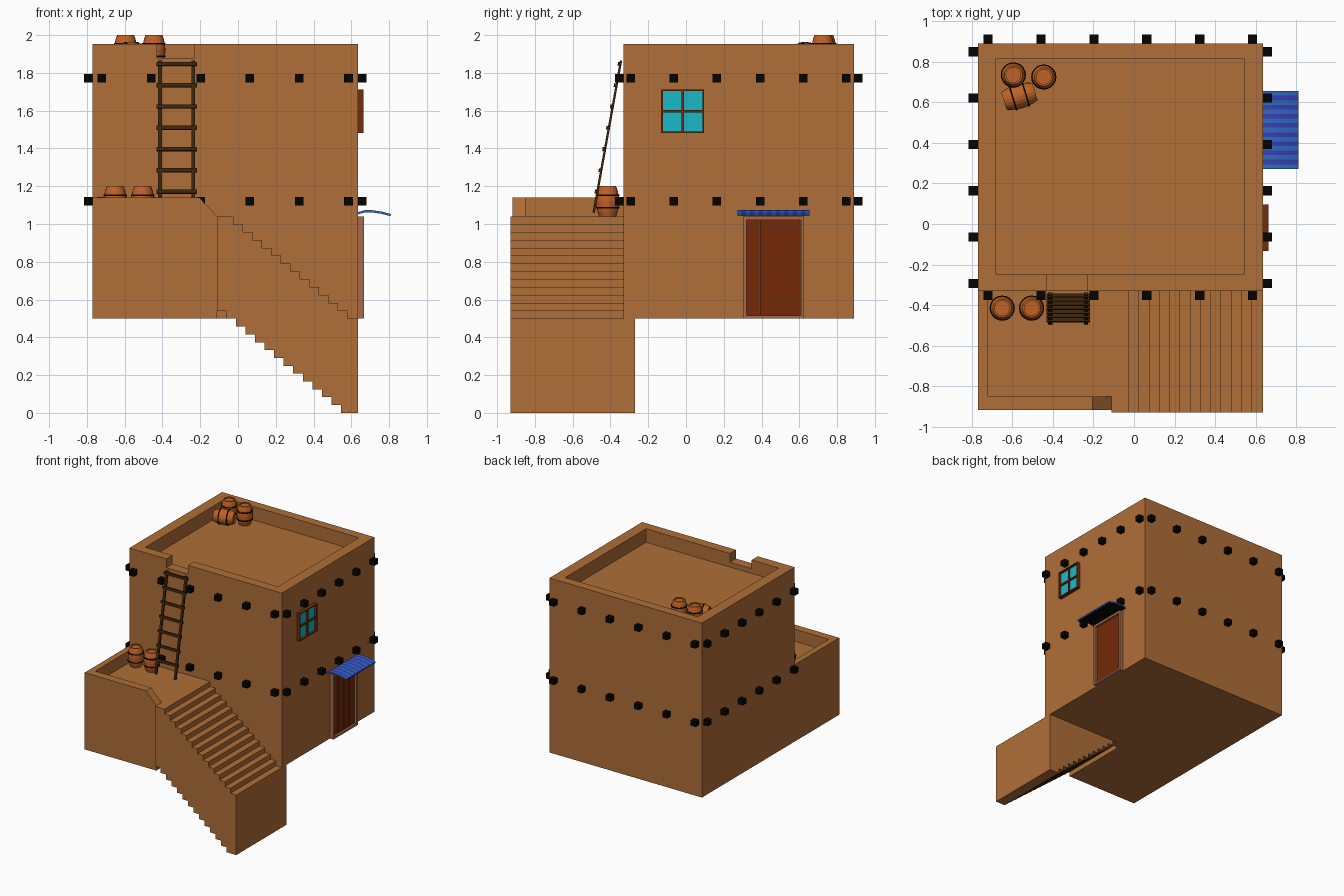
import bpy, bmesh, math
from mathutils import Vector, Matrix

if "Cube" in bpy.data.objects:
    bpy.data.objects.remove(bpy.data.objects["Cube"])


def material(name, r, g, b):
    m = bpy.data.materials.new(name)
    m.diffuse_color = [(c / 255) ** 2.2 for c in (r, g, b)] + [1]
    m.use_nodes = True
    m.node_tree.nodes["Principled BSDF"].inputs["Base Color"].default_value = m.diffuse_color
    return m


CLAY = material("clay", 174, 110, 58)
BLACK = material("black", 14, 12, 10)
WOOD = material("ladder wood", 62, 42, 18)
DOOR = material("door wood", 115, 45, 16)
TRIM = material("door trim", 166, 105, 76)
FRAME = material("window wood", 112, 48, 20)
GLASS = material("glass", 33, 184, 200)
BLUE = material("blue", 52, 104, 190)
INDIGO = material("indigo", 55, 66, 178)
BARREL = material("barrel wood", 190, 98, 42)


def finish(name, bm, *mats):
    bmesh.ops.recalc_face_normals(bm, faces=bm.faces)
    me = bpy.data.meshes.new(name)
    bm.to_mesh(me)
    bm.free()
    for m in mats:
        me.materials.append(m)
    ob = bpy.data.objects.new(name, me)
    bpy.context.collection.objects.link(ob)
    return ob


def boxes(name, mat, items):
    """One object from boxes given as (x0, x1, y0, y1, z0, z1)."""
    bm = bmesh.new()
    for x0, x1, y0, y1, z0, z1 in items:
        mid = Vector((x0 + x1, y0 + y1, z0 + z1)) / 2
        size = Vector((x1 - x0, y1 - y0, z1 - z0))
        bmesh.ops.create_cube(bm, size=1, matrix=Matrix.Translation(mid) @ Matrix.Diagonal(size).to_4x4())
    return finish(name, bm, mat)


def prism(name, mat, pts, y0, y1):
    """Extrude an (x, z) profile along y."""
    bm = bmesh.new()
    face = bm.faces.new([bm.verts.new((x, y0, z)) for x, z in pts])
    ext = bmesh.ops.extrude_face_region(bm, geom=[face])["geom"]
    bmesh.ops.translate(bm, vec=(0, y1 - y0, 0), verts=[v for v in ext if isinstance(v, bmesh.types.BMVert)])
    return finish(name, bm, mat)


# House block with sunken roof and ladder notch in the parapet
X0, X1, Y0, Y1, Z0, Z1 = -0.77, 0.635, -0.33, 0.89, 0.5, 1.953
house = boxes("house", CLAY, [(X0, X1, Y0, Y1, Z0, Z1)])
for name, dims in (("roof_cutter", (-0.68, 0.543, -0.25, 0.815, 1.84, 2.1)),
                   ("notch_cutter", (-0.43, -0.23, -0.4, -0.2, 1.88, 2.1))):
    cutter = boxes(name, None, [dims])
    cutter.hide_render = True
    cutter.hide_set(True)
    cutter.display_type = 'WIRE'
    mod = house.modifiers.new(name, 'BOOLEAN')
    mod.operation = 'DIFFERENCE'
    mod.solver = 'EXACT'
    mod.object = cutter

# Terrace with low wall that slopes down at the stair head
boxes("terrace", CLAY, [(X0, -0.11, -0.918, Y0, Z0, 1.04)])
boxes("terrace_side_wall", CLAY, [(X0, -0.72, -0.88, Y0, 1.03, 1.14)])
prism("terrace_front_wall", CLAY,
      [(X0, 1.03), (-0.11, 1.03), (-0.11, 1.04), (-0.205, 1.14), (X0, 1.14)], -0.918, -0.85)

# Staircase, stepped above and below
RUN, RISE, N = 0.0505, 0.54 / 13, 13
profile = [(-0.112, 1.04)]
for i in range(N):
    x, z = -0.025 + i * RUN, 1.04 - i * RISE
    profile += [(x, z), (x, z - RISE)]
profile += [(X1, 0.5), (X1, 0)]
for i in range(N):
    x, z = 0.545 - i * RUN, i * RISE
    profile += [(x, z), (x, z + RISE)]
profile.append((-0.112, 0.54))
prism("staircase", CLAY, profile, -0.93, Y0)
prism("staircase_inner_end", CLAY,
      [(x, min(z, 0.502)) for x, z in ((-0.06, 0.502), (X1, 0.502))]
      + [p for p in profile[2 * N + 2:-1] if p[1] < 0.502], Y0, -0.27)

# Beam ends around all four walls, two rows
H, OUT = 0.0225, 0.045
beams = []
for z in (1.12, 1.772):
    for i in range(6):
        x, y = -0.72 + i * 0.261, -0.293 + i * 0.2285
        for a, b in ((Y0 - OUT, Y0 + 0.01), (Y1 - 0.01, Y1 + OUT)):
            beams.append((x - H, x + H, a, b, z - H, z + H))
        for a, b in ((X0 - OUT, X0 + 0.01), (X1 - 0.01, X1 + OUT)):
            beams.append((a, b, y - H, y + H, z - H, z + H))
boxes("beam_ends", BLACK, beams)

# Window
wy0, wy1, wz0, wz1, t = -0.132, 0.096, 1.482, 1.712, 0.009
wy, wz = (wy0 + wy1) / 2, (wz0 + wz1) / 2
boxes("window_glass", GLASS, [(0.63, 0.645, wy0 + t, wy1 - t, wz0 + t, wz1 - t)])
boxes("window_frame", FRAME, [
    (0.63, 0.664, wy0, wy0 + t, wz0, wz1), (0.63, 0.664, wy1 - t, wy1, wz0, wz1),
    (0.63, 0.664, wy0, wy1, wz0, wz0 + t), (0.63, 0.664, wy0, wy1, wz1 - t, wz1),
    (0.63, 0.658, wy - 0.007, wy + 0.007, wz0, wz1), (0.63, 0.658, wy0, wy1, wz - 0.007, wz + 0.007)])

# Door
boxes("door_frame", TRIM, [
    (0.63, 0.668, 0.303, 0.32, 0.5, 1.04), (0.63, 0.668, 0.608, 0.625, 0.5, 1.04),
    (0.63, 0.668, 0.303, 0.625, 1.02, 1.04), (0.63, 0.668, 0.303, 0.625, 0.5, 0.516)])
boxes("door_planks", DOOR, [
    (0.63, 0.65, 0.32 + i * 0.072, 0.32 + (i + 1) * 0.072 - 0.002, 0.516, 1.02) for i in range(4)])

# Striped awning, gently curved
bm = bmesh.new()
curve = [(0.63, 1.062), (0.67, 1.073), (0.71, 1.073), (0.76, 1.066), (0.81, 1.053)]
rows = [[bm.verts.new((x, 0.272 + j * 0.383 / 17, z)) for x, z in curve] for j in range(18)]
for j in range(17):
    for k in range(len(curve) - 1):
        f = bm.faces.new((rows[j][k], rows[j][k + 1], rows[j + 1][k + 1], rows[j + 1][k]))
        f.material_index = j % 2
awning = finish("awning", bm, BLUE, INDIGO, BLACK)
if awning.data.polygons[0].normal.z < 0:
    awning.data.flip_normals()
mod = awning.modifiers.new("thickness", 'SOLIDIFY')
mod.thickness, mod.offset, mod.material_offset = 0.012, -1, 2

# Leaning ladder, built upright and then tilted
L = math.hypot(0.145, 0.805)
parts = [(x - 0.01, x + 0.01, -0.006, 0.006, 0, L) for x in (-0.413, -0.237)]
parts += [(-0.432, -0.218, -0.014, 0.004, z - 0.01, z + 0.01)
          for z in [0.112 + i * 0.1145 for i in range(7)]]
ladder = boxes("ladder", WOOD, parts)
ladder.location = (0, -0.489, 1.06)
ladder.rotation_euler.x = -math.atan2(0.145, 0.805)


# Barrels: bulged body with recessed ends and dark hoops
def radius(z):
    return 0.061 - 0.016 * (z / 0.08) ** 2


def lathe(bm, pts, mat):
    verts = [bm.verts.new((r, 0, z)) for r, z in pts]
    edges = [bm.edges.new(p) for p in zip(verts, verts[1:])]
    old = set(bm.faces)
    bmesh.ops.spin(bm, geom=verts + edges, cent=(0, 0, 0), axis=(0, 0, 1), angle=math.tau, steps=20)
    for f in set(bm.faces) - old:
        f.material_index = mat


bm = bmesh.new()
body = [(0, -0.072), (0.036, -0.072), (0.036, -0.08)]
body += [(radius(z), z) for z in (-0.08, -0.055, -0.03, 0, 0.03, 0.055, 0.08)]
body += [(0.036, 0.08), (0.036, 0.072), (0, 0.072)]
lathe(bm, body, 0)
for z in (-0.033, 0.033):
    r = radius(z)
    lathe(bm, [(r - 0.004, z - 0.004), (r + 0.004, z - 0.004), (r + 0.004, z + 0.004), (r - 0.004, z + 0.004)], 1)
bmesh.ops.remove_doubles(bm, verts=bm.verts, dist=1e-5)
first = finish("barrel_1", bm, BARREL, BLACK)
spots = [(-0.65, -0.415, 1.12), (-0.505, -0.415, 1.12), (-0.595, 0.735, 1.92),
         (-0.445, 0.725, 1.92), (-0.565, 0.63, 1.901)]
for i, spot in enumerate(spots):
    ob = first
    if i:
        ob = bpy.data.objects.new(f"barrel_{i + 1}", first.data)
        bpy.context.collection.objects.link(ob)
    ob.location = spot
ob.rotation_euler = (0, math.pi / 2, math.radians(17))  # last barrel lies on its side
